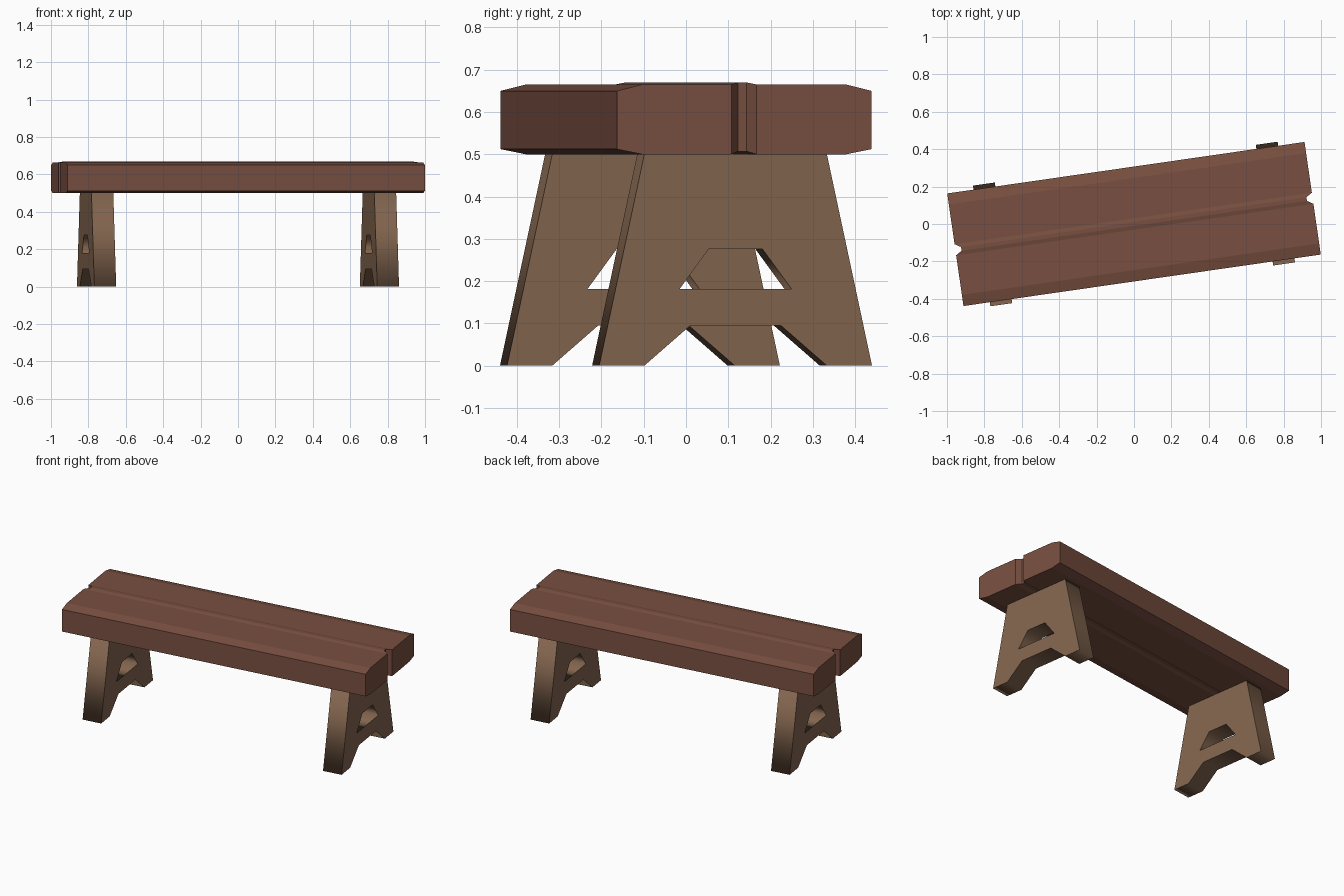
import bpy, bmesh
from math import radians, cos, sin

if "Cube" in bpy.data.objects:
    bpy.data.objects.remove(bpy.data.objects["Cube"])

TURN = radians(8.2)


def material(name, color):
    m = bpy.data.materials.new(name)
    m.diffuse_color = (*color, 1)
    m.use_nodes = True
    m.node_tree.nodes["Principled BSDF"].inputs["Base Color"].default_value = m.diffuse_color
    return m


red_wood = material("red_wood", (0.19, 0.078, 0.052))
brown_wood = material("brown_wood", (0.225, 0.13, 0.077))

# Seat: half section as (y, half length, top z, bottom z), mirrored across the middle
half = [(0.304, 0.965, 0.65, 0.512), (0.244, 0.965, 0.665, 0.5),
        (0.03, 0.965, 0.665, 0.5), (0.01, 0.933, 0.67, 0.507)]
section = [(-y, l, t, b) for y, l, t, b in half] + half[::-1]
bm = bmesh.new()
cols = []
for y, l, t, b in section:
    cols.append([bm.verts.new(p) for p in ((-l, y, b), (l, y, b), (l, y, t), (-l, y, t))])
for a, c in zip(cols, cols[1:]):
    for i in range(4):
        j = (i + 1) % 4
        bm.faces.new((a[i], a[j], c[j], c[i]))
bm.faces.new(cols[0])
bm.faces.new(cols[-1])
bmesh.ops.recalc_face_normals(bm, faces=bm.faces)
mesh = bpy.data.meshes.new("seat")
bm.to_mesh(mesh)
bm.free()
seat = bpy.data.objects.new("seat", mesh)
seat.rotation_euler.z = TURN
mesh.materials.append(red_wood)
bpy.context.collection.objects.link(seat)

# Legs: A-shaped panel outline with a window, extruded to thickness
outline = [(0.218, 0.501), (0.326, 0), (0.218, 0), (0.108, 0.095)]
window = [(0.064, 0.276), (0.134, 0.181)]


def leg(name, offset):
    curve = bpy.data.curves.new(name, 'CURVE')
    curve.dimensions = '2D'
    curve.fill_mode = 'BOTH'
    curve.extrude = 0.059
    for side in (outline, window):
        pts = side + [(-x, z) for x, z in reversed(side)]
        sp = curve.splines.new('POLY')
        sp.points.add(len(pts) - 1)
        for p, (x, z) in zip(sp.points, pts):
            p.co = (x, z, 0, 1)
        sp.use_cyclic_u = True
    curve.materials.append(brown_wood)
    ob = bpy.data.objects.new(name, curve)
    ob.location = (offset * cos(TURN), offset * sin(TURN), 0)
    ob.rotation_euler = (radians(90), 0, radians(90) + TURN)
    bpy.context.collection.objects.link(ob)
    bpy.ops.object.select_all(action='DESELECT')
    ob.select_set(True)
    bpy.context.view_layer.objects.active = ob
    bpy.ops.object.convert(target='MESH')


leg("left_leg", -0.764)
leg("right_leg", 0.764)
